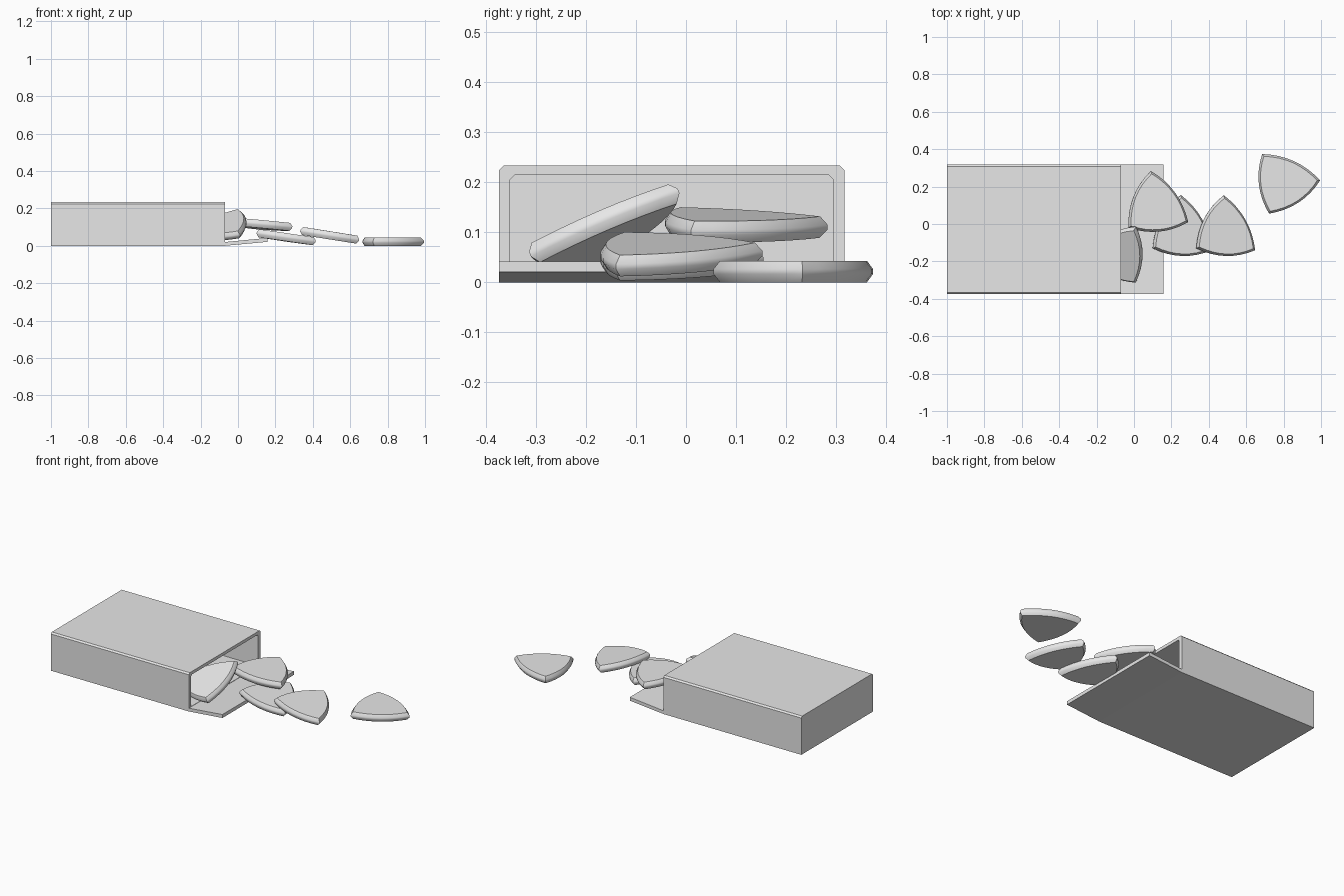
import bpy, bmesh, math
from mathutils import Vector

cube = bpy.data.objects.get("Cube")
if cube:
    bpy.data.objects.remove(cube, do_unlink=True)

grey = bpy.data.materials.new("plain_grey")
grey.use_nodes = True
colour = (0.8, 0.8, 0.8, 1)
grey.diffuse_color = colour
grey.node_tree.nodes["Principled BSDF"].inputs["Base Color"].default_value = colour

BACK, MOUTH = -1.0, -0.07          # box ends along x
Y0, Y1, TOP, WALL = -0.374, 0.317, 0.233, 0.022


def finish(name, bm, angle=None):
    bmesh.ops.recalc_face_normals(bm, faces=bm.faces)
    mesh = bpy.data.meshes.new(name)
    bm.to_mesh(mesh)
    bm.free()
    obj = bpy.data.objects.new(name, mesh)
    mesh.materials.append(grey)
    bpy.context.collection.objects.link(obj)
    if angle:
        bpy.ops.object.select_all(action='DESELECT')
        obj.select_set(True)
        bpy.context.view_layer.objects.active = obj
        bpy.ops.object.shade_smooth_by_angle(angle=math.radians(angle))


def loft(rings):
    """Skin a list of equal point rings and cap both ends."""
    bm = bmesh.new()
    loops = [[bm.verts.new(p) for p in ring] for ring in rings]
    n = len(loops[0])
    for a, b in zip(loops, loops[1:]):
        for i in range(n):
            j = (i + 1) % n
            bm.faces.new((a[i], a[j], b[j], b[i]))
    bm.faces.new(loops[0])
    bm.faces.new(loops[-1])
    return bm


def section(x, inset, c=0.009):
    """Box cross-section with chamfered top corners."""
    a, b, low, high = Y0 + inset, Y1 - inset, inset, TOP - inset * 0.85
    return [(x, a, low), (x, b, low), (x, b, high - c), (x, b - c, high),
            (x, a + c, high), (x, a, high - c)]


def chip(name, corners, bulge=0.036, steps=8):
    """Thick triangle with bowed sides and a bevelled rim."""
    pts = [Vector(c) for c in corners]
    mid = sum(pts, Vector()) / 3
    normal = (pts[1] - pts[0]).cross(pts[2] - pts[0]).normalized()
    outline = []
    for i in range(3):
        a, b = pts[i], pts[(i + 1) % 3]
        out = ((a + b) / 2 - mid).normalized()
        for s in range(steps):
            t = s / steps
            outline.append(a.lerp(b, t) + out * bulge * 4 * t * (1 - t))
    rim = [(0.92, -0.0215), (1, -0.005), (1, 0.005), (0.92, 0.0215)]
    finish(name, loft([[mid + (p - mid) * k + normal * h for p in outline]
                       for k, h in rim]), 45)


# Hollow box open at the +x end
finish("box", loft([section(BACK, 0), section(MOUTH, 0),
                    section(MOUTH, WALL), section(BACK + WALL, WALL)]))

# Opened flap, rising slightly away from the mouth
finish("box_flap", loft([[(MOUTH, y, 0), (MOUTH, y, 0.02),
                          (0.157, y, 0.042), (0.157, y, 0.021)] for y in (Y0, Y1)]))

# Spilled pieces
chip("chip_in_mouth", [(0.01, -0.312, 0.056), (0.01, -0.015, 0.183), (-0.27, -0.17, 0.06)])
chip("chip_upper", [(0.09, 0.283, 0.11), (-0.03, -0.02, 0.13), (0.29, 0.01, 0.1)])
chip("chip_under", [(0.25, 0.155, 0.045), (0.1, -0.13, 0.069), (0.415, -0.14, 0.023)])
chip("chip_middle", [(0.48, 0.153, 0.058), (0.333, -0.13, 0.081), (0.647, -0.14, 0.031)])
chip("chip_far", [(0.685, 0.374, 0.0215), (0.722, 0.055, 0.0215), (0.995, 0.233, 0.0215)])
